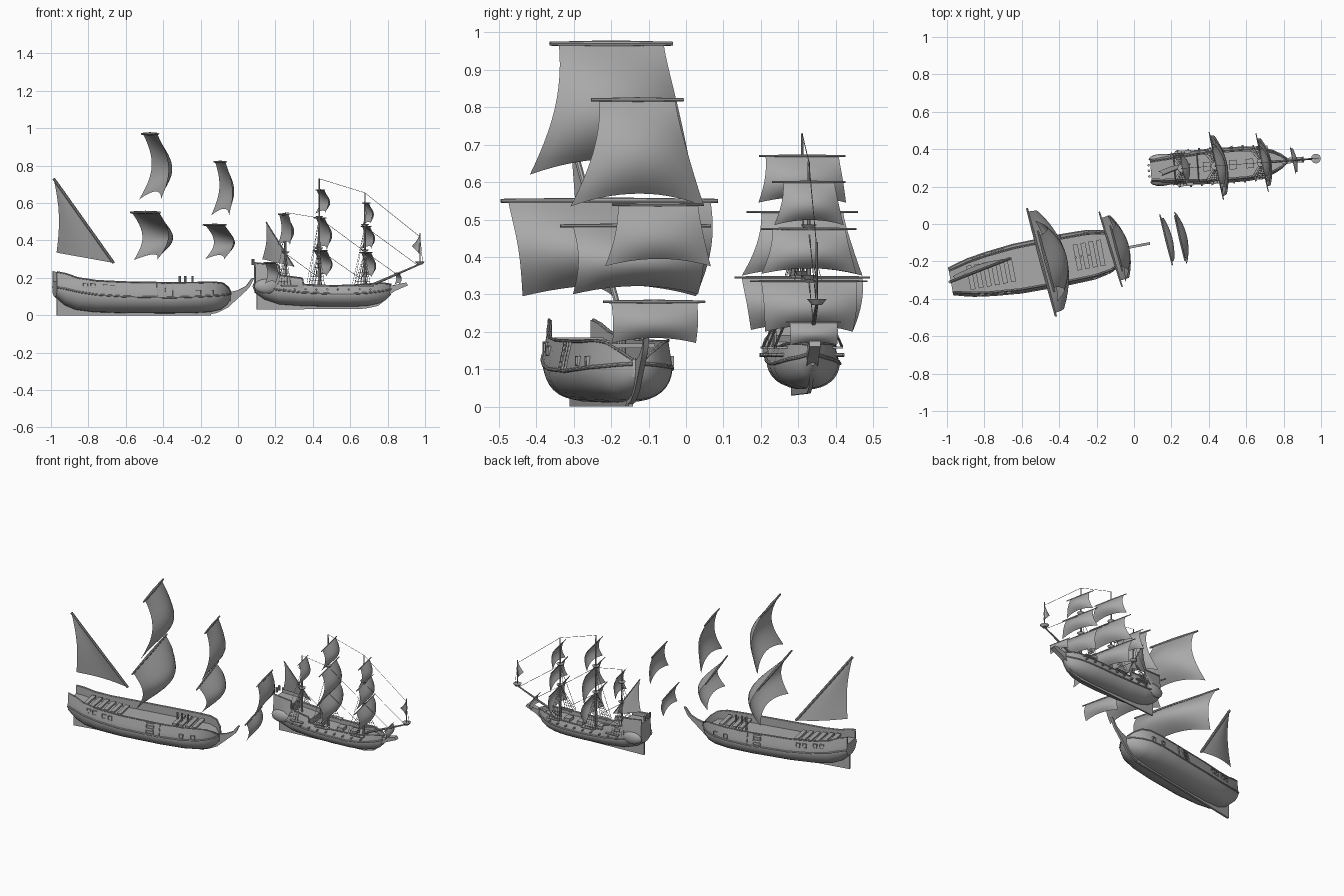
import bpy, bmesh, math
from mathutils import Matrix, Vector

if "Cube" in bpy.data.objects:
    bpy.data.objects.remove(bpy.data.objects["Cube"])

grey = bpy.data.materials.new("plain_grey")
grey.use_nodes = True
colour = (0.4, 0.4, 0.4, 1)
grey.diffuse_color = colour
grey.node_tree.nodes["Principled BSDF"].inputs["Base Color"].default_value = colour


def frame(x, y, degrees, z=0):
    return Matrix.Translation((x, y, z)) @ Matrix.Rotation(math.radians(degrees), 4, 'Z')


def make(name, bm, place, angle=40):
    bmesh.ops.recalc_face_normals(bm, faces=bm.faces)
    mesh = bpy.data.meshes.new(name)
    bm.to_mesh(mesh)
    bm.free()
    mesh.materials.append(grey)
    ob = bpy.data.objects.new(name, mesh)
    ob.matrix_world = place
    bpy.context.collection.objects.link(ob)
    bpy.ops.object.select_all(action='DESELECT')
    ob.select_set(True)
    bpy.context.view_layer.objects.active = ob
    bpy.ops.object.shade_smooth_by_angle(angle=math.radians(angle))
    return ob


def rods(name, place, pairs, r, r2=None, sides=8):
    bm = bmesh.new()
    for a, b in pairs:
        a, b = Vector(a), Vector(b)
        turn = (b - a).to_track_quat('Z', 'Y').to_matrix().to_4x4()
        bmesh.ops.create_cone(bm, cap_ends=True, segments=sides, radius1=r,
                              radius2=r if r2 is None else r2, depth=(b - a).length,
                              matrix=Matrix.Translation((a + b) / 2) @ turn)
    return make(name, bm, place)


def boxes(name, place, items):
    bm = bmesh.new()
    for centre, size in items:
        bmesh.ops.create_cube(bm, size=1, matrix=Matrix.Translation(centre) @ Matrix.Diagonal((*size, 1)))
    return make(name, bm, place)


def plate(name, place, profile, thick):
    bm = bmesh.new()
    face = bm.faces.new([bm.verts.new((x, -thick / 2, z)) for x, z in profile])
    out = bmesh.ops.extrude_face_region(bm, geom=[face])
    bmesh.ops.translate(bm, verts=[v for v in out["geom"] if isinstance(v, bmesh.types.BMVert)], vec=(0, thick, 0))
    return make(name, bm, place)


def hull(name, place, stations, deck, fullness):
    # station: x, half width at wale, half width at rail, keel z, wale z, rail z
    bm = bmesh.new()
    rings = []
    for x, hw, ht, zk, zw, zt in stations:
        half = []
        for i in range(1, 9):
            t = i / 8 * math.pi / 2
            half.append((hw * math.sin(t) ** fullness, zk + (zw - zk) * (1 - math.cos(t))))
        inner = max(ht - 0.008, ht * 0.5)
        half += [((hw * 2 + ht) / 3, zw + (zt - zw) * 0.4), (ht, zt), (inner, zt), (inner, zt - deck)]
        loop = [(0, zk)] + half + [(-y, z) for y, z in reversed(half)]
        rings.append([bm.verts.new((x, y, z)) for y, z in loop])
    n = len(rings[0])
    for a, b in zip(rings, rings[1:]):
        for i in range(n):
            bm.faces.new((a[i], a[(i + 1) % n], b[(i + 1) % n], b[i]))
    bm.faces.new(rings[0])
    bm.faces.new(rings[-1])
    make(name, bm, place)
    # wales and rails follow the stations on both sides
    for part, w, h, r in (("wale", 1, 4, 0.005), ("rail", 2, 5, 0.004)):
        pairs = [((a[0], s * a[w], a[h]), (b[0], s * b[w], b[h]))
                 for a, b in zip(stations, stations[1:]) for s in (1, -1)]
        rods(name + "_" + part, place, pairs, r)


def side(stations, x, z):
    for a, b in zip(stations, stations[1:]):
        if a[0] <= x <= b[0]:
            f = (x - a[0]) / (b[0] - a[0])
            _, hw, ht, _, zw, zt = [p + (q - p) * f for p, q in zip(a, b)]
            return hw + (ht - hw) * (z - zw) / (zt - zw)


def sail(name, x, y, yaw, top, bottom, yard, w_top, w_bottom, leech, belly, r):
    place = frame(x, y, yaw)
    bm = bmesh.new()
    nu, nv = 14, 12
    grid = []
    for j in range(nv + 1):
        v = j / nv
        w = w_top + (w_bottom - w_top) * v ** 1.6
        row = []
        for i in range(nu + 1):
            u = 2 * i / nu - 1
            bulge = leech * math.sin(math.pi * v) + belly * (1 - u * u) * math.sin(math.pi * 0.82 * v)
            arch = 0.12 * (top - bottom) * (1 - u * u) * v ** 3
            row.append(bm.verts.new((bulge, u * w, top + (bottom - top) * v + arch)))
        grid.append(row)
    for a, b in zip(grid, grid[1:]):
        for i in range(nu):
            bm.faces.new((a[i], a[i + 1], b[i + 1], b[i]))
    make(name, bm, place, 80)
    rods(name + "_yard", place, [((0, 0, top), (0, s * yard, top)) for s in (1, -1)], r, r * 0.6)


def lateen(name, peak, clew, tack, r, bulge):
    peak, clew, tack = map(Vector, (peak, clew, tack))
    bm = bmesh.new()
    n = 8
    rows = []
    for j in range(n + 1):
        v = j / n
        a, b = peak.lerp(clew, v), peak.lerp(tack, v)
        row = []
        for i in range(n + 1):
            p = a.lerp(b, i / n)
            p.y += bulge * math.sin(math.pi * i / n) * v
            p.x += bulge * math.sin(math.pi * v) * (1 - i / n)
            row.append(bm.verts.new(p))
        rows.append(row)
    for a, b in zip(rows, rows[1:]):
        for i in range(n):
            bm.faces.new((a[i], a[i + 1], b[i + 1], b[i]))
    bmesh.ops.remove_doubles(bm, verts=bm.verts, dist=0.0001)
    make(name, bm, Matrix(), 80)
    rods(name + "_spar", Matrix(), [(peak, tack)], r)


# Large ship hull
big = frame(-0.97, -0.305, 10.8)
big_stations = [
    (-0.01, .07, .06, .10, .15, .232), (.04, .085, .07, .055, .14, .222), (.1, .1, .085, .03, .125, .2),
    (.2, .115, .1, .017, .11, .185), (.35, .13, .113, .012, .1, .178), (.6, .134, .117, .01, .095, .174),
    (.75, .13, .115, .012, .1, .174), (.84, .112, .102, .018, .105, .177), (.89, .085, .08, .03, .108, .172),
    (.925, .05, .048, .055, .112, .15), (.945, .015, .014, .085, .114, .125)]
hull("large_hull", big, big_stations, 0.05, 0.75)
plate("large_keel_and_rudder", big, [(0, 0), (.84, 0), (.84, .03), (.1, .035), (.02, .12), (0, .12)], 0.012)
plate("large_beak", big, [(.8, 0), (.87, .012), (.93, .04), (.98, .085), (1.03, .13), (1.05, .15), (1.075, .2),
                          (1.06, .195), (1.03, .155), (.99, .135), (.94, .122), (.88, .08)], 0.014)

# Cross planks in the open deck, with small deck fittings
planks = [((.1 + .044 * i, 0, .178 - .004 * i), (.026, .13, .012)) for i in range(6)]
planks += [((.68 + .042 * i, 0, .162), (.026, .14, .012)) for i in range(4)]
boxes("large_deck_planks", big, planks)
rods("large_deck_fittings", big, [((x, 0, .12), (x, 0, .21)) for x in (.67, .7, .74)], 0.006)

# Gun port frames and side ladders
ports, ladders = [], []
for s in (1, -1):
    for x, z in ((.14, .16), (.18, .158), (.245, .15), (.285, .148), (.75, .122), (.82, .122)):
        y = s * side(big_stations, x, z)
        ports += [((x + d, y, z), (.003, .012, .026)) for d in (-.012, .012)]
        ports += [((x, y, z + d), (.026, .012, .003)) for d in (-.012, .012)]
    for x in (.525, .57, .61):
        for i in range(6):
            z = .1 + .013 * i
            ladders.append(((x, s * side(big_stations, x, z), z), (.006, .012, .014)))
    for i in range(5):
        z = .105 + .015 * i
        ladders.append(((.547, s * side(big_stations, .547, z), z), (.045, .012, .004)))
boxes("large_gun_ports", big, ports)
boxes("large_side_ladders", big, ladders)

# Large ship sails
sail("large_main_topsail", -.47, -.2, 15, .97, .62, .17, .145, .225, .055, .06, .009)
sail("large_main_course", -.495, -.205, 15, .55, .295, .3, .28, .24, .055, .085, .009)
sail("large_fore_topsail", -.095, -.13, 15, .82, .535, .128, .105, .185, .03, .04, .007)
sail("large_fore_course", -.125, -.135, 17, .483, .3, .21, .175, .175, .05, .05, .007)
sail("large_lower_sprit_sail", .172, -.085, 14, .28, .17, .14, .118, .115, .015, .02, .006)
sail("large_upper_sprit_sail", .245, -.075, 13, .54, .375, .125, .11, .145, .015, .025, .006)
lateen("large_mizzen_sail", (-.985, -.31, .73), (-.97, -.28, .335), (-.665, -.185, .28), .008, .02)

# Small ship hull
small = frame(.09, .285, 4.2)
small_stations = [
    (0, .06, .05, .12, .16, .28), (.05, .07, .055, .085, .15, .275), (.125, .08, .06, .06, .135, .268),
    (.13, .08, .062, .058, .135, .215), (.25, .088, .07, .05, .122, .198), (.255, .088, .072, .05, .122, .165),
    (.4, .09, .076, .046, .115, .158), (.52, .088, .074, .046, .115, .16), (.6, .078, .068, .05, .12, .166),
    (.66, .058, .05, .062, .127, .17), (.7, .035, .03, .08, .132, .17), (.73, .01, .008, .11, .14, .165)]
hull("small_hull", small, small_stations, 0.025, 0.9)
plate("small_keel_and_rudder", small, [(.01, .03), (.59, .035), (.66, .05), (.71, .09), (.74, .14), (.7, .13),
                                       (.6, .07), (.1, .07), (.03, .15), (.01, .15)], 0.01)
plate("small_beak", small, [(.69, .09), (.75, .13), (.82, .16), (.81, .175), (.74, .16), (.69, .15)], 0.03)

# Stern galleries
bm = bmesh.new()
for s in (1, -1):
    bmesh.ops.create_uvsphere(bm, u_segments=12, v_segments=8, radius=1, matrix=Matrix.Translation(
        (.06, s * .062, .155)) @ Matrix.Diagonal((.068, .024, .04, 1)))
make("small_stern_galleries", bm, small)
rods("small_stern_lanterns", small, [((-.01, y, .27), (-.01, y, .3)) for y in (-.03, 0, .03)], .007)

# Guns, channels and deck houses
guns, fittings = [], []
for s in (1, -1):
    for i in range(9):
        x = .15 + .058 * i
        y = s * side(small_stations, x, .14)
        guns.append(((x, y * .85, .138), (x, y + s * .02, .138)))
    for x in (.18, .35, .59):
        y = s * side(small_stations, x, .15)
        fittings.append(((x, y, .158), (.085, .034, .006)))
rods("small_guns", small, guns, .005)
boxes("small_channels", small, fittings)
boxes("small_hatches", small, [((x, 0, .145), (.04, .05, .02)) for x in (.3, .44, .53)])

# Masts, tops and bowsprit
masts = ((.345, .73, .35, .52), (.59, .655, .34, .475), (.165, .55, .33, .46))
rods("small_masts", small, [((x, 0, .1), (x, 0, z)) for x, z, *_ in masts], .008, .003)
rods("small_mast_tops", small, [((x, 0, t), (x, 0, t + .012)) for x, _, *tops in masts for t in tops], .012, .022, 12)
rods("small_bowsprit", small, [((.6, 0, .15), (.9, 0, .28))], .008, .004)
rods("small_sprit_top", small, [((.885, 0, .272), (.885, 0, .287))], .014, .026, 12)
rods("small_sprit_mast", small, [((.885, 0, .27), (.885, 0, .44))], .003)

# Shrouds, ratlines and stays
lines = []
for x, z, lower, upper in masts:
    for s in (1, -1):
        for i in range(5):
            foot = Vector((x - .05 + .018 * i, s * .09, .16))
            lines.append((foot, (x, s * .01, lower)))
        for i in range(1, 7):
            f = i / 8
            a = Vector((x - .05, s * .09, .16)).lerp(Vector((x, s * .01, lower)), f)
            b = Vector((x + .022, s * .09, .16)).lerp(Vector((x, s * .01, lower)), f)
            lines.append((a, b))
        lines += [((x - .01, s * .02, lower), (x, 0, upper)), ((x - .06, s * .08, .17), (x, 0, upper))]
(mx, mz, ml, mu), (fx, fz, fl, fu), (zx, zz, zl, zu) = masts
for a, b in (((mx, mz), (fx, fz)), ((mx, mu), (fx, fl)), ((mx, ml), (fx, .18)), ((fx, fz), (.885, .42)),
             ((fx, fu), (.87, .27)), ((fx, fl), (.76, .22)), ((zx, zz), (mx, mu)), ((zx, zl), (mx, .2)),
             ((.885, .42), (.9, .28))):
    lines.append(((a[0], 0, a[1]), (b[0], 0, b[1])))
rods("small_rigging", small, lines, .0012, sides=4)


# Small ship sails
def small_sail(name, x, *shape):
    sail("small_" + name, x, .285 + .073 * (x - .09), 12, *shape)


small_sail("main_topgallant", .44, .67, .545, .118, .1, .12, .02, .03, .004)
small_sail("main_topsail", .44, .52, .35, .152, .112, .165, .025, .035, .004)
small_sail("main_course", .44, .345, .205, .185, .165, .14, .025, .035, .005)
small_sail("fore_topgallant", .685, .6, .485, .1, .07, .095, .015, .025, .004)
small_sail("fore_topsail", .685, .475, .355, .13, .1, .13, .015, .03, .004)
small_sail("fore_course", .685, .335, .2, .16, .13, .12, .02, .03, .004)
small_sail("mizzen_topsail", .26, .52, .385, .08, .06, .085, .015, .025, .003)
small_sail("sprit_sail", .85, .225, .165, .075, .065, .065, .01, .012, .003)
lateen("small_mizzen_sail", (.15, .26, .5), (.13, .28, .3), (.3, .32, .26), .003, .012)
lateen("small_sprit_flag", (.97, .348, .43), (.93, .345, .37), (.968, .348, .33), .002, .006)
